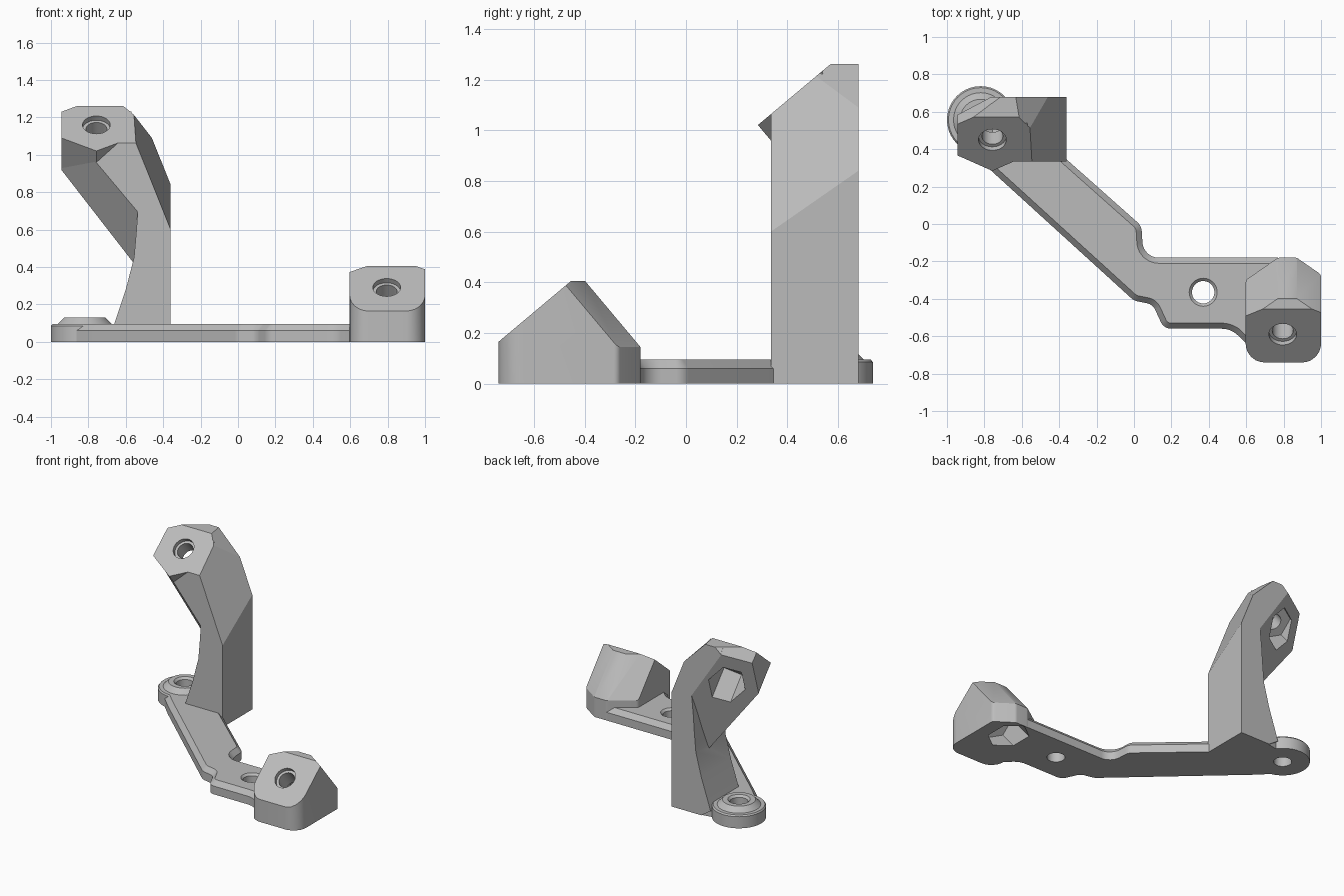
import bpy, bmesh, math
from mathutils import Vector, Matrix

if "Cube" in bpy.data.objects:
    bpy.data.objects.remove(bpy.data.objects["Cube"])

grey = bpy.data.materials.new("plain grey")
grey.use_nodes = True
grey.diffuse_color = (0.5, 0.5, 0.5, 1)
grey.node_tree.nodes["Principled BSDF"].inputs["Base Color"].default_value = (0.5, 0.5, 0.5, 1)

TILT = Matrix.Rotation(math.radians(40), 4, 'X')
AXIS = TILT @ Vector((0, 0, 1))


def make(name, bm):
    bmesh.ops.recalc_face_normals(bm, faces=bm.faces)
    me = bpy.data.meshes.new(name)
    bm.to_mesh(me)
    bm.free()
    me.materials.append(grey)
    ob = bpy.data.objects.new(name, me)
    bpy.context.collection.objects.link(ob)
    return ob


def prism(points, offset):
    """Extrude a closed polygon along an offset."""
    bm = bmesh.new()
    face = bm.faces.new([bm.verts.new(p) for p in points])
    new = bmesh.ops.extrude_face_region(bm, geom=[face], use_keep_orig=True)["geom"]
    moved = [v for v in new if isinstance(v, bmesh.types.BMVert)]
    bmesh.ops.translate(bm, vec=offset, verts=moved)
    bmesh.ops.recalc_face_normals(bm, faces=bm.faces)
    return bm


def clip(bm, co, no):
    """Cut away everything on the normal side of a plane and cap it."""
    bmesh.ops.bisect_plane(bm, geom=bm.verts[:] + bm.edges[:] + bm.faces[:], dist=1e-5,
                           plane_co=co, plane_no=Vector(no).normalized(), clear_outer=True)
    bmesh.ops.holes_fill(bm, edges=[e for e in bm.edges if e.is_boundary])


def rounded(corners, steps=6):
    """Polygon with each (x, y, radius) corner turned into an arc."""
    out = []
    for i, (x, y, r) in enumerate(corners):
        p = Vector((x, y))
        a = Vector(corners[i - 1][:2]) - p
        b = Vector(corners[(i + 1) % len(corners)][:2]) - p
        if r == 0:
            out.append((x, y, 0))
            continue
        half = a.angle(b) / 2
        t = min(r / math.tan(half), a.length * 0.48, b.length * 0.48)
        p0, p1 = p + a.normalized() * t, p + b.normalized() * t
        c = p + (a.normalized() + b.normalized()).normalized() * (t / math.cos(half))
        rad = t * math.tan(half)
        for k in range(steps + 1):
            d = (p0 - c).lerp(p1 - c, k / steps).normalized() * rad
            out.append((c.x + d.x, c.y + d.y, 0))
    return out


def lathe(name, profile, place, sides=40):
    """Closed solid of revolution; the profile runs from bottom to top."""
    bm = bmesh.new()
    rings = [[bm.verts.new((r * math.cos(a), r * math.sin(a), z))
              for a in (math.tau * k / sides for k in range(sides))] for r, z in profile]
    for lo, hi in zip(rings, rings[1:]):
        for k in range(sides):
            bm.faces.new((lo[k - 1], lo[k], hi[k], hi[k - 1]))
    bm.faces.new(rings[0])
    bm.faces.new(rings[-1])
    bm.transform(place)
    return make(name, bm)


def hexagon(r, place, depth_top, depth):
    """Hexagonal prism along the tilted axis, points up and down the slope."""
    pts = [place @ Vector((r * math.sin(k * math.pi / 3), r * math.cos(k * math.pi / 3), depth_top))
           for k in range(6)]
    return prism(pts, -AXIS * depth)


def combine(body, other, operation):
    mod = body.modifiers.new("combine", 'BOOLEAN')
    mod.operation, mod.solver, mod.object = operation, 'EXACT', other
    bpy.context.view_layer.objects.active = body
    bpy.ops.object.modifier_apply(modifier=mod.name)
    bpy.data.objects.remove(other)


# Base plate with a chamfered top edge
outline = rounded([(.77, -.18, 0), (.05, -.18, .1), (.04, -.01, .07), (-.36, .345, 0),
                   (-.36, .68, 0), (-.56, .68, .06), (-.68, .66, 0), (-.8, .56, 0),
                   (-.88, .4, 0), (-.78, .3, .06), (.0, -.41, .08), (.1, -.43, .06),
                   (.16, -.56, .06), (.52, -.56, .12), (.64, -.68, 0), (.9, -.4, 0)])
bm = prism(outline, (0, 0, .06))
top = max(bm.faces, key=lambda f: f.calc_center_median().z)
bmesh.ops.inset_region(bm, faces=[top], thickness=.03, use_even_offset=True)
for v in top.verts:
    v.co.z = .095
bracket = make("bracket", bm)

# Round screw boss
boss_at = Matrix.Translation((-.82, .557, 0))
boss = lathe("screw_boss", [(.18, 0), (.18, .085), (.172, .095), (.145, .095), (.11, .13)], boss_at)

# Sloped clamp block
bm = prism(rounded([(.597, -.74, .1), (1, -.74, .1), (1, -.27, .03), (.87, -.18, .03),
                    (.77, -.18, .03), (.597, -.3, .03)]), (0, 0, .405))
clip(bm, (0, -.74, .165), AXIS)
for a, b in [((1, -.27, .145), (.87, -.18, .145)), ((.87, -.18, .145), (.77, -.18, .145)),
             ((.77, -.18, .145), (.597, -.3, .145))]:
    clip(bm, a, (Vector(b) - Vector(a)).cross(AXIS))
block = make("clamp_block", bm)

# Planes that shape the tower
right_slant = ((-.36, .335, .6), (.086, -.024, .0345))
head_at = Matrix.Translation((-.757, .45, 1.16)) @ TILT
upper_left = (head_at @ Vector((0, .216, 0)), TILT.to_3x3() @ Vector((-.5, .866, 0)))
back_cut = ((-.945, .508, .92), (-.45, 1, -.3))

# Upright column
profile = [(-.675, .05), (-.66, .1), (-.6, .28), (-.556, .45), (-.543, .6), (-.535, .72),
           (-.52, .87), (-.36, .87), (-.36, 0), (-.6, 0)]
bm = prism([(x, .335, z) for x, z in profile], (0, .345, 0))
clip(bm, *right_slant)
column = make("column", bm)

# Slanted arm from the column to the head
bm = prism([(-.945, .335, .3), (-.36, .335, .3), (-.36, .335, 1.262), (-.945, .335, 1.262)],
           (0, .345, 0))
for plane in [right_slant, upper_left, back_cut,
              (head_at.translation, AXIS),
              ((-.57, .532, 1.224), (.0207, .0034, .0207)),
              ((-.75, .335, .95), (-.0433, -.055, -.0363))]:
    clip(bm, *plane)
arm = make("arm", bm)

# Hexagonal head
bm = hexagon(.217, head_at, 0, .6)
for plane in [((0, 0, 1.262), (0, 0, 1)), ((0, .679, 0), (0, 1, 0)), back_cut]:
    clip(bm, *plane)
head = make("hex_head", bm)

for part in (boss, block, column, arm, head):
    combine(bracket, part, 'UNION')

# Screw holes in the plate and boss
for place, height in [(Matrix.Translation((.37, -.365, 0)), .095), (boss_at, .13)]:
    combine(bracket, lathe("hole", [(.06, -.1), (.06, height - .015), (.09, height + .015)], place),
            'DIFFERENCE')

# Stepped bolt holes with hexagonal nut pockets behind
for place, start, depth in [(head_at, -.13, .27), (Matrix.Translation((.795, -.59, .291)) @ TILT, -.16, .5)]:
    combine(bracket, lathe("hole", [(.056, start - .05), (.056, -.03), (.074, -.03), (.074, .1)], place),
            'DIFFERENCE')
    combine(bracket, make("pocket", hexagon(.125, place, start, depth)), 'DIFFERENCE')

bpy.ops.object.select_all(action='DESELECT')
bracket.select_set(True)
bpy.context.view_layer.objects.active = bracket
bpy.ops.object.shade_smooth_by_angle(angle=math.radians(28))
